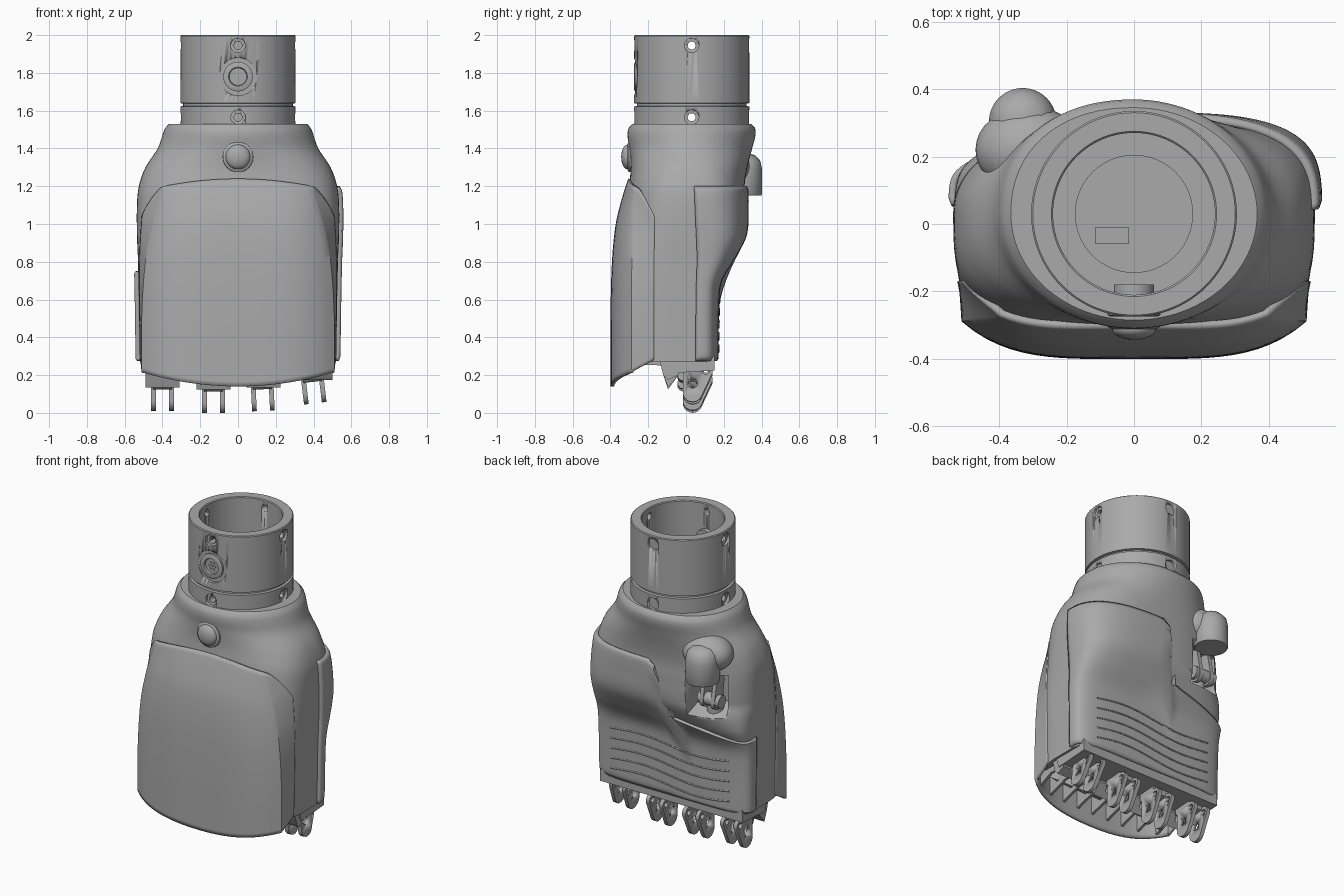
import bpy, bmesh, math
from math import sin, cos, pi
from mathutils import Vector, Matrix
from mathutils.geometry import convex_hull_2d

cube = bpy.data.objects.get("Cube")
if cube:
    bpy.data.objects.remove(cube, do_unlink=True)

grey = bpy.data.materials.new("plain grey")
grey.use_nodes = True
grey.diffuse_color = (0.4, 0.4, 0.4, 1)
grey.node_tree.nodes["Principled BSDF"].inputs["Base Color"].default_value = (0.4, 0.4, 0.4, 1)


def activate(ob):
    bpy.ops.object.select_all(action='DESELECT')
    ob.select_set(True)
    bpy.context.view_layer.objects.active = ob


def finish(name, bm, closed=True, angle=35):
    if closed:
        bmesh.ops.remove_doubles(bm, verts=bm.verts, dist=1e-5)
        bmesh.ops.recalc_face_normals(bm, faces=bm.faces)
    me = bpy.data.meshes.new(name)
    bm.to_mesh(me)
    bm.free()
    ob = bpy.data.objects.new(name, me)
    bpy.context.collection.objects.link(ob)
    me.materials.append(grey)
    activate(ob)
    bpy.ops.object.shade_smooth_by_angle(angle=math.radians(angle))
    return ob


def apply_mod(ob, kind, **settings):
    activate(ob)
    mod = ob.modifiers.new(kind, kind)
    for key, value in settings.items():
        setattr(mod, key, value)
    bpy.ops.object.modifier_apply(modifier=mod.name)


def cut(ob, cutter):
    apply_mod(ob, 'BOOLEAN', object=cutter, operation='DIFFERENCE', solver='EXACT')
    bpy.data.objects.remove(cutter, do_unlink=True)


def grid(name, rows, loop=False, caps=False):
    bm = bmesh.new()
    vs = [[bm.verts.new(p) for p in row] for row in rows]
    n = len(rows[0])
    for a, b in zip(vs, vs[1:]):
        for j in range(n if loop else n - 1):
            k = (j + 1) % n
            bm.faces.new((a[j], a[k], b[k], b[j]))
    if caps:
        bm.faces.new(vs[0][::-1])
        bm.faces.new(vs[-1])
    return finish(name, bm, closed=caps or loop)


def lathe(name, profile, centre=(0, 0, 0), axis=(0, 0, 1), n=64):
    turn = Vector(axis).to_track_quat('Z', 'Y')
    rows = [[Vector(centre) + turn @ Vector((r * cos(2 * pi * i / n), r * sin(2 * pi * i / n), h))
             for i in range(n)] for r, h in profile]
    return grid(name, rows, loop=True)


def rod(name, r, h, centre, axis, n=32):
    return lathe(name, [(0, 0), (r, 0), (r, h), (0, h)], centre, axis, n)


def prism(name, yz, x0, x1):
    return grid(name, [[(x, y, z) for y, z in yz] for x in (x0, x1)], loop=True, caps=True)


def curve(table, z):
    # smooth interpolation through (z, value, ...) rows
    k = max(0, min(len(table) - 2, sum(row[0] <= z for row in table) - 1))
    a, b = table[k], table[k + 1]
    t = max(0, min(1, (z - a[0]) / (b[0] - a[0])))
    before, after = table[max(k - 1, 0)], table[min(k + 2, len(table) - 1)]
    h, out = b[0] - a[0], []
    for p, q, r, s in zip(before[1:], a[1:], b[1:], after[1:]):
        m0 = (r - p) / (b[0] - before[0]) * h
        m1 = (s - q) / (after[0] - a[0]) * h
        out.append(q + t * m0 + t * t * (3 * (r - q) - 2 * m0 - m1) + t ** 3 * (2 * (q - r) + m0 + m1))
    return out


# Palm sections: height, half width, front y, back y, squareness
PALM = [(0.27, 0.52, -0.3, 0.15, 5), (0.6, 0.525, -0.3, 0.155, 5), (0.7, 0.527, -0.3, 0.17, 5),
        (0.82, 0.53, -0.3, 0.24, 4.4), (0.94, 0.535, -0.3, 0.3, 3.7), (1.1, 0.535, -0.3, 0.31, 3.2),
        (1.2, 0.525, -0.3, 0.31, 2.9), (1.3, 0.49, -0.293, 0.325, 2.5), (1.4, 0.425, -0.3, 0.35, 2.1),
        (1.47, 0.4, -0.31, 0.368, 2), (1.51, 0.385, -0.303, 0.365, 2), (1.53, 0.365, -0.285, 0.345, 2)]
MID = 0.03


def palm_point(z, a, grow=0.0):
    w, front, back, n = curve(PALM, z)
    c, s = cos(a), sin(a)
    if c < 0 and s > 0 and z > 0.8:
        n += (2.2 - n) * min(1, (z - 0.8) * 6)
    depth = (back - MID if s > 0 else MID - front) + grow
    x = (w + grow) * math.copysign(abs(c) ** (2 / n), c)
    return Vector((x, MID + depth * math.copysign(abs(s) ** (2 / n), s), z))


heights = [0.27 + 1.26 * i / 60 for i in range(61)]
palm = grid("palm_body", [[palm_point(z, 2 * pi * i / 96) for i in range(96)] for z in heights],
            loop=True, caps=True)
cut(palm, prism("cavity_cutter", [(0.1, 0.95), (0.4, 0.84), (0.6, 0.84), (0.6, 1.17), (0.1, 1.17)], -0.44, -0.2))
cut(palm, prism("underside_cutter", [(-0.28, 0.2), (-0.1, 0.2), (-0.1, 0.33), (-0.28, 0.38)], -0.47, 0.47))

# Front shell: height, corner x, corner y, centre y
SHELL = [(0.14, 0.51, -0.29, -0.4), (0.5, 0.51, -0.288, -0.4), (0.8, 0.49, -0.287, -0.392),
         (1.0, 0.45, -0.285, -0.372), (1.15, 0.405, -0.28, -0.335), (1.25, 0.39, -0.262, -0.303)]


def shell_point(u, t):
    side = max(0, abs(u) - 1)
    f = min(1, abs(u))
    low = 0.14 + 0.075 * f ** 2 + 0.065 * side
    high = 1.24 - 0.04 * f ** 2 - 0.16 * side ** 1.5
    z = low + (high - low) * t
    cx, cy, front = curve(SHELL, z)
    w, yf, yb, n = curve(PALM, max(z, 0.27))
    edge = w * (1 - ((MID + 0.17) / (MID - yf)) ** n) ** (1 / n) + 0.006
    x = cx * f + (edge - cx) * side
    y = front + (cy - front) * f ** 4 + (-0.17 - cy) * side
    return (math.copysign(x, u), y, z)


shell = grid("front_shell", [[shell_point(-2 + 4 * i / 56, j / 44) for i in range(57)] for j in range(45)])
apply_mod(shell, 'SOLIDIFY', thickness=0.02, offset=-1)

# Wrapped back pad, its top edge dropping beside the thumb


def pad_top(x):
    t = max(0, min(1, (0.03 - x) / 0.16))
    s = max(0, min(1, (-0.1 - x) / 0.4))
    return 1.2 - 0.36 * t * t * (3 - 2 * t) - 0.09 * s


def pad_column(i, n=110):
    a = 0.01 + (pi - 0.02) * i / n
    top = pad_top(palm_point(0.75, a).x)
    return [palm_point(0.275 + (top - 0.275) * j / 40, a, 0.014 if j in (0, 40) or i in (0, n) else 0.022)
            for j in range(41)]


pad = grid("back_pad", list(zip(*[pad_column(i) for i in range(111)])))
apply_mod(pad, 'SOLIDIFY', thickness=0.025, offset=-1)

# Wavy grip lines
for k in range(5):
    rows = []
    for i in range(49):
        x = -0.42 + 0.84 * i / 48
        z = 0.34 + 0.065 * k + 0.018 * sin(x * 8)
        w, front, back, n = curve(PALM, z)
        y = MID + (back + 0.022 - MID) * (1 - abs(x / (w + 0.022)) ** n) ** (1 / n)
        rows.append([(x, y + 0.005 * cos(q * pi / 3), z + 0.006 * sin(q * pi / 3)) for q in range(6)])
    grid("grip_line", rows, loop=True, caps=True)

# Wrist cup with groove, screw holes and socket
cup = lathe("wrist_cup", [(0, 1.45), (0.305, 1.45), (0.305, 1.622), (0.29, 1.625), (0.29, 1.637), (0.305, 1.64),
                          (0.305, 1.995), (0.3, 2), (0.245, 2), (0.24, 1.995), (0.24, 1.535),
                          (0.175, 1.535), (0.175, 1.54), (0, 1.54)], (0, MID, 0), n=96)
for z in (1.565, 1.945):
    for q in range(4):
        d = Vector((cos(q * pi / 2), sin(q * pi / 2), 0))
        base = Vector((0, MID, z))
        cut(cup, rod("hole_cutter", 0.021, 0.2, base + d * 0.2, d))
        cut(cup, rod("sink_cutter", 0.038, 0.1, base + d * 0.288, d))
front = (0, -1, 0)
cut(cup, rod("socket_cutter", 0.1, 0.2, (0, -0.258, 1.78), front, 48))
lathe("socket_ring", [(0, 0), (0.078, 0), (0.078, 0.014), (0.07, 0.018), (0.05, 0.018), (0.046, 0.006), (0, 0.006)],
      (0, -0.256, 1.78), front)
rod("socket_back", 0.06, 0.03, (0, -0.18, 1.78), front)
for q in range(7):
    r = 0.022 if q else 0
    rod("socket_pin", 0.006, 0.012, (r * cos(q * pi / 3), -0.255, 1.78 + r * sin(q * pi / 3)), front, 12)

# Pin connector on the cup floor
prism("pin_connector", [(-0.06, 1.53), (-0.01, 1.53), (-0.01, 1.55), (-0.06, 1.55)], -0.115, -0.015)
for i in range(8):
    rod("connector_pin", 0.004, 0.008, (-0.103 + 0.025 * (i % 4), -0.048 + 0.026 * (i // 4), 1.545), (0, 0, 1), 8)

# Front button
lathe("front_button", [(0, 0), (0.082, 0), (0.08, 0.02), (0.067, 0.028)]
      + [(0.065 * cos(a * pi / 16), 0.028 + 0.032 * sin(a * pi / 16)) for a in range(9)], (0, -0.283, 1.355), front)

# Thumb hood and joint
lathe("thumb_hood", [(0, 1.15), (0.095, 1.15), (0.1, 1.16), (0.1, 1.29), (0.09, 1.335), (0.06, 1.365), (0, 1.38)],
      (-0.33, 0.303, 0))
bm = bmesh.new()
bmesh.ops.create_uvsphere(bm, u_segments=32, v_segments=16, radius=1,
                          matrix=Matrix.Translation((-0.31, 0.22, 1.3)) @ Matrix.Diagonal((0.16, 0.13, 0.115, 1)))
finish("thumb_hood_blend", bm)


def hull(circles, n=20):
    pts = [(y + r * cos(2 * pi * i / n), z + r * sin(2 * pi * i / n)) for y, z, r in circles for i in range(n)]
    return [pts[i] for i in convex_hull_2d(pts)]


for x in (-0.385, -0.305):
    prism("thumb_lug", hull([(0.2, 1.12, 0.04), (0.22, 0.99, 0.045)]), x, x + 0.025)
rod("thumb_barrel", 0.04, 0.15, (-0.41, 0.22, 1.0), (1, 0, 0))
rod("thumb_post", 0.05, 0.1, (-0.33, 0.17, 0.9), (0, 0, 1))

# Finger knuckles: paired lugs with pin holes, barrel and housing
LUG = hull([(0.105, 0.17, 0.036), (0.035, 0.058, 0.052), (0.02, 0.18, 0.035)])
for x, lift, lean in ((-0.4, 0.005, 0), (-0.13, -0.006, 0), (0.135, 0.005, -0.05), (0.41, 0.045, -0.12)):
    parts = []
    for dx in (-0.06, 0.035):
        lug = prism("knuckle_lug", LUG, dx, dx + 0.025)
        for y, z, r in ((0.105, 0.17, 0.017), (0.035, 0.105, 0.025)):
            cut(lug, rod("pin_cutter", r, 0.4, (-0.2, y, z), (1, 0, 0), 20))
        parts.append(lug)
    parts.append(rod("knuckle_barrel", 0.03, 0.1, (-0.05, -0.015, 0.15), (1, 0, 0)))
    parts.append(prism("knuckle_mount", [(-0.03, 0.3), (-0.03, 0.17), (0.09, 0.19), (0.09, 0.3)], -0.06, 0.06))
    for part in parts:
        part.matrix_world = Matrix.Translation((x, 0, lift)) @ Matrix.Rotation(lean, 4, 'Y')
    prism("knuckle_housing", [(-0.15, 0.32), (-0.12, 0.2), (-0.095, 0.13 + lift), (-0.04, 0.2), (-0.04, 0.32)],
          x - 0.09, x + 0.09)
prism("knuckle_rail", [(-0.11, 0.3), (-0.08, 0.21), (0.15, 0.225), (0.15, 0.3)], -0.505, 0.505)

# Underside ribs
for i in range(9):
    x = -0.44 + 0.11 * i
    y = -0.375 + 0.09 * abs(x / 0.5) ** 4
    prism("underside_rib", [(y, 0.4), (y, 0.21), (-0.22, 0.255), (-0.1, 0.25), (-0.1, 0.4)], x - 0.008, x + 0.008)
